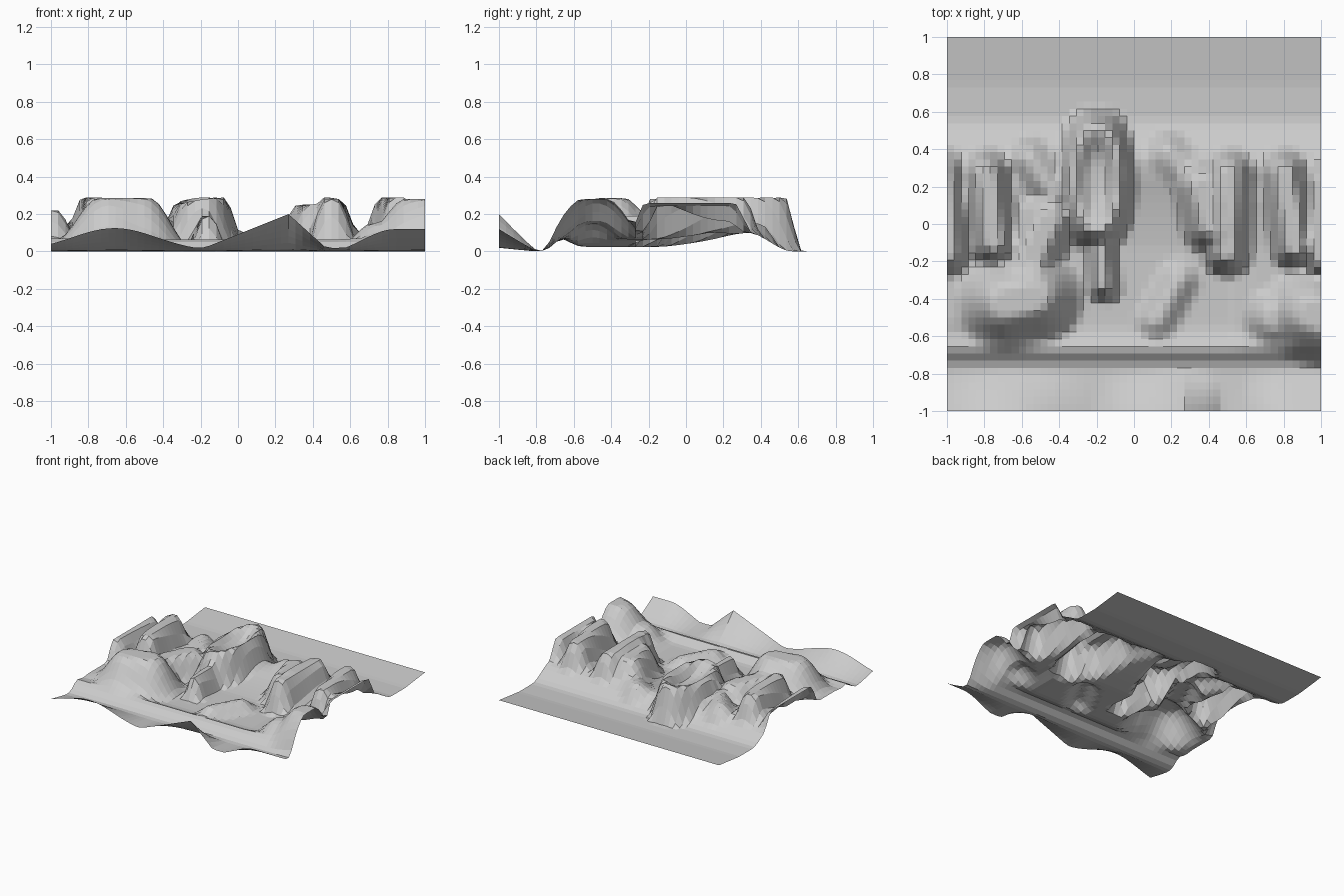
import bpy, bmesh
from math import hypot, exp

if "Cube" in bpy.data.objects:
    bpy.data.objects.remove(bpy.data.objects["Cube"])

CELLS = 52
TOP = .29

def smooth(t):
    t = max(0.0, min(1.0, t))
    return t * t * (3 - 2 * t)

# Crest lines: x0, y0, x1, y1, height
left_ridges = [(-.79, .27, -.75, -.1, .29), (-1.03, .28, -1, -.15, .22)]
right_ridges = [(.51, .27, .5, -.15, .28), (.8, .27, .86, -.12, .29), (1.02, .22, 1.02, -.18, .26)]
spur = [(-.18, -.05, -.16, -.33, .19)]
folds = [(.24, -.3, .12, -.52, .1), (.18, .38, .36, .2, .15), (-.56, .35, -.42, .15, .17)]
slopes = [(-.58, -.25, -.46, .02, .2), (.37, .2, .42, 0, .25), (.9, -.5, .76, -.5, .15)]
front_hills = [(-.69, -.42, -.53, -.39, .285), (1.02, -.5, .95, -.48, .28)]

# Each group with its crest and foot radius
groups = [(left_ridges + right_ridges, .04, .14), (spur, .02, .1), (folds, .01, .13),
          (slopes, .05, .18), (front_hills, .06, .28)]

def bump(x, centre, width):
    return exp(-((x - centre) / width) ** 2)

def front_edge(x):
    """Height along the front border: a peak between two swells."""
    peak = .2 - (.27 - x) * .4 if x < .27 else .2 - (x - .27) * .9
    left = .125 * bump(x, -.66, .32)
    right = .12 * smooth((x - .48) / .36)
    return max(.02, peak, left, right)

def floor(x, y):
    """Valley floor: low front fold, sunken middle, saddle at the back."""
    z = .05 * bump(y, -.67, .06) + .1 * smooth((y + .15) / .5) * smooth((.57 - y) / .24)
    z += .025 * smooth((y + .75) / .15) * smooth((.2 - y) / .3)
    sides = smooth((abs(x) - .5) / .15) * smooth((y + .7) / .2) * smooth((.3 - y) / .2)
    return z + .04 * sides + max(0, (y - .74) * .115)

def segment_distance(x, y, x0, y0, x1, y1):
    dx, dy = x1 - x0, y1 - y0
    t = ((x - x0) * dx + (y - y0) * dy) / (dx * dx + dy * dy)
    t = max(0, min(1, t))
    return hypot(x - x0 - t * dx, y - y0 - t * dy)

def basin(x, y):
    """Oval mound with a shallow dish, its rim higher on the right."""
    dx, dy = x + .2, y - .24
    rx, ry = .11, .27
    r = hypot(dx / rx, dy / ry)
    rim = .275 + .015 * max(-1, min(1, dx / rx + max(0, dy / ry)))
    if r < 1:
        return .2 + (rim - .2) * smooth(r * r), 1
    d = r * (r - 1) / hypot(dx / rx ** 2, dy / ry ** 2)
    return rim, smooth((.11 - d) / .09)

def height(x, y):
    base = floor(x, y)
    h, k = basin(x, y)
    total = max(0, (h - base) * k) ** 6
    for lines, core, reach in groups:
        for x0, y0, x1, y1, h in lines:
            d = segment_distance(x, y, x0, y0, x1, y1)
            k = smooth((reach - d) / (reach - core))
            total += max(0, (h - base) * k) ** 6   # soft union of ridges
    z = min(TOP, base + total ** (1 / 6))
    # raised front border
    lip = max(0, (-.79 - y) / .21)
    return max(z, front_edge(x) * lip ** 1.1)

# Open terrain sheet
bm = bmesh.new()
bmesh.ops.create_grid(bm, x_segments=CELLS, y_segments=CELLS, size=1)
for v in bm.verts:
    v.co.z = height(v.co.x, v.co.y)
mesh = bpy.data.meshes.new("terrain")
bm.to_mesh(mesh)
bm.free()
terrain = bpy.data.objects.new("terrain", mesh)
bpy.context.collection.objects.link(terrain)
